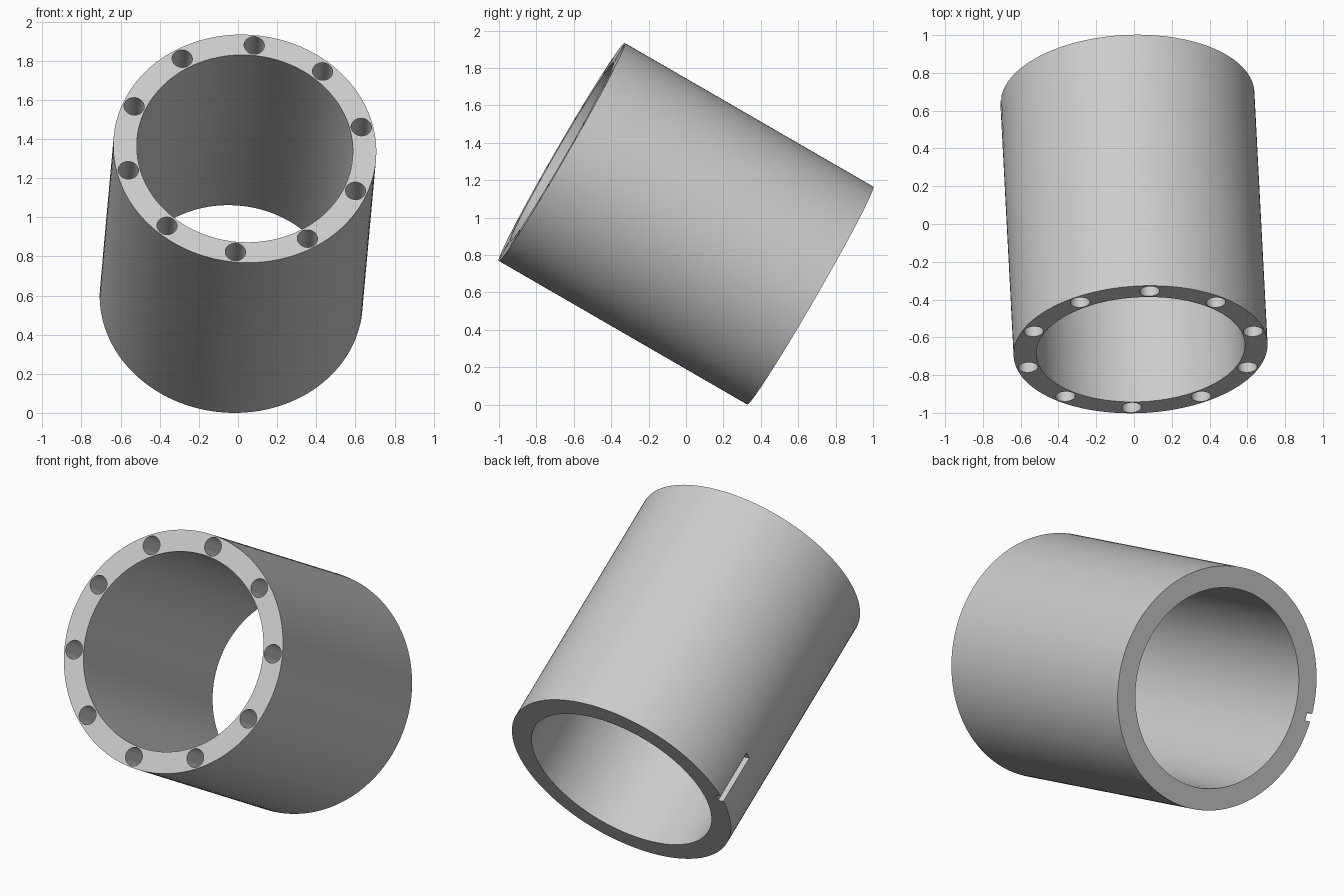
import bpy, bmesh
from math import radians, cos, sin
from mathutils import Matrix, Vector

if "Cube" in bpy.data.objects:
    bpy.data.objects.remove(bpy.data.objects["Cube"], do_unlink=True)

LENGTH, OUTER, INNER = 1.536, 0.673, 0.553
HOLE_CIRCLE, HOLE_RADIUS, HOLE_DEPTH, HOLES = 0.613, 0.052, 0.31, 10
SLOT_LENGTH, SLOT_WIDTH, SLOT_DEPTH = 0.31, 0.044, 0.035
ROLL = radians(84)

grey = bpy.data.materials.new("light grey")
grey.use_nodes = True
grey.diffuse_color = (0.6, 0.6, 0.6, 1)
grey.node_tree.nodes["Principled BSDF"].inputs["Base Color"].default_value = (0.6, 0.6, 0.6, 1)


def make_object(name, bm):
    mesh = bpy.data.meshes.new(name)
    bm.to_mesh(mesh)
    bm.free()
    mesh.materials.append(grey)
    obj = bpy.data.objects.new(name, mesh)
    bpy.context.collection.objects.link(obj)
    return obj


def add_cylinder(bm, radius, depth, location=(0, 0, 0), segments=144):
    bmesh.ops.create_cone(bm, cap_ends=True, segments=segments, radius1=radius,
                          radius2=radius, depth=depth, matrix=Matrix.Translation(location))


def cut(target, cutter):
    bpy.context.view_layer.objects.active = target
    mod = target.modifiers.new("cut", "BOOLEAN")
    mod.operation, mod.solver, mod.object = "DIFFERENCE", "EXACT", cutter
    bpy.ops.object.modifier_apply(modifier=mod.name)
    bpy.data.objects.remove(cutter, do_unlink=True)


# Tube body: a solid cylinder with a through bore
bm = bmesh.new()
add_cylinder(bm, OUTER, LENGTH)
tube = make_object("tube", bm)
bm = bmesh.new()
add_cylinder(bm, INNER, LENGTH * 2)
cut(tube, make_object("bore_cutter", bm))

# Ring of blind bolt holes in the front end
bm = bmesh.new()
for i in range(HOLES):
    a = ROLL + radians(360 / HOLES * i)
    add_cylinder(bm, HOLE_RADIUS, HOLE_DEPTH * 2,
                 (HOLE_CIRCLE * cos(a), HOLE_CIRCLE * sin(a), LENGTH / 2), 32)
cut(tube, make_object("hole_cutter", bm))

# Short key slot in the outer wall at the back end
bm = bmesh.new()
bmesh.ops.create_cube(bm, size=2, matrix=(
    Matrix.Rotation(ROLL + radians(90), 4, "Z")
    @ Matrix.Translation((OUTER, 0, -LENGTH / 2))
    @ Matrix.Diagonal((SLOT_DEPTH, SLOT_WIDTH / 2, SLOT_LENGTH, 1))))
cut(tube, make_object("slot_cutter", bm))

# Smooth walls, crisp rims
bpy.ops.object.select_all(action="DESELECT")
tube.select_set(True)
bpy.context.view_layer.objects.active = tube
bpy.ops.object.shade_smooth_by_angle(angle=radians(30))

# Tilt the tube and rest it on the ground
tube.data.transform(Matrix.Rotation(radians(3), 4, "Z") @ Matrix.Rotation(radians(60), 4, "X"))
lowest = min(v.co.z for v in tube.data.vertices)
tube.data.transform(Matrix.Translation(Vector((0, 0, -lowest))))
